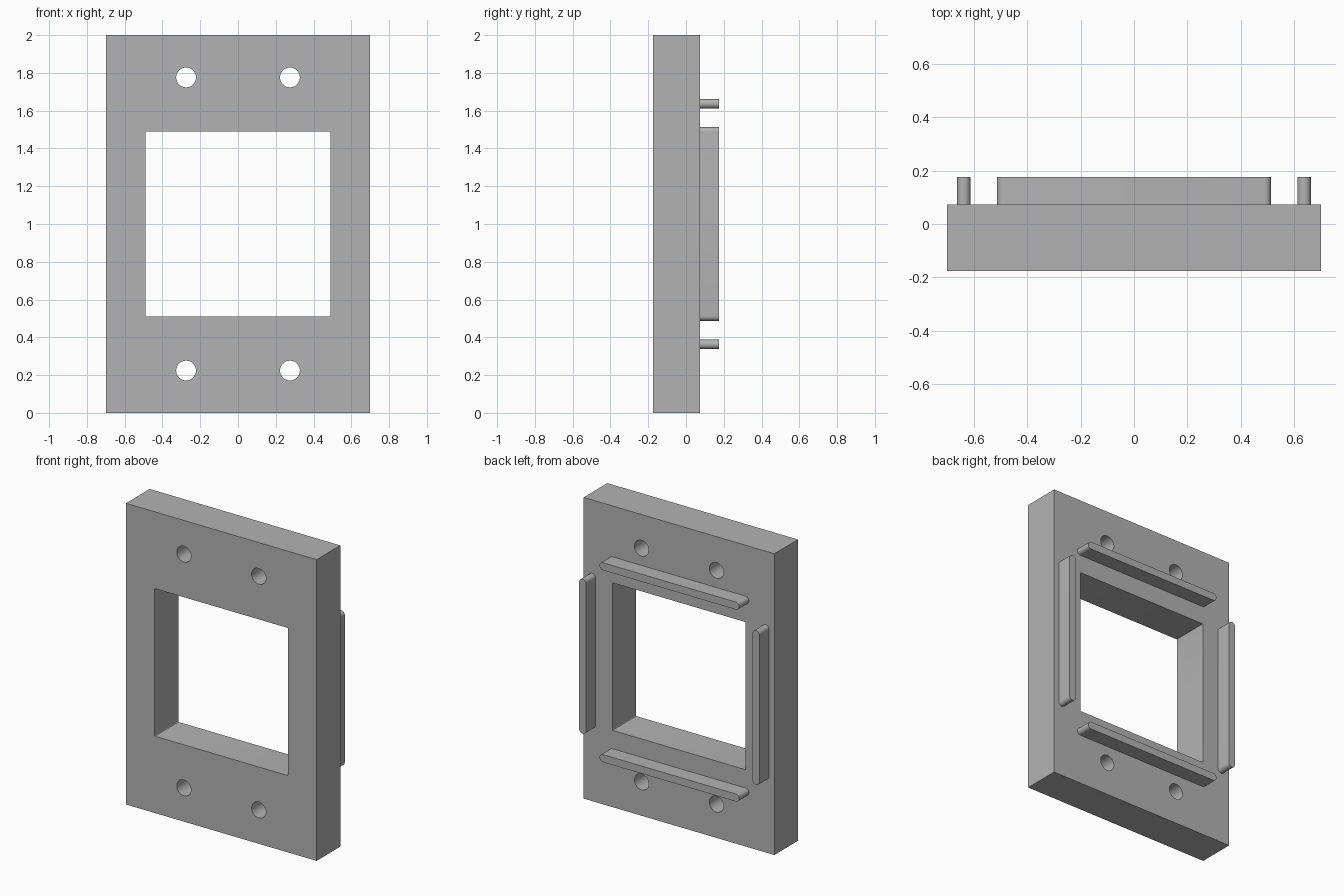
import bpy
import bmesh
from math import sin, cos, pi, radians
from mathutils import Matrix, Vector

if "Cube" in bpy.data.objects:
    bpy.data.objects.remove(bpy.data.objects["Cube"], do_unlink=True)

# Plain grey for every part
grey = bpy.data.materials.new("plain_grey")
grey.use_nodes = True
colour = (0.45, 0.45, 0.45, 1)
grey.diffuse_color = colour
grey.node_tree.nodes["Principled BSDF"].inputs["Base Color"].default_value = colour

CENTRE_Z = 1.0
FRONT, FACE, BACK = -0.175, 0.073, 0.175


def rounded_outline(cx, cz, width, height, radius, steps=8):
    """Rectangle outline with round corners; also gives slots and circles."""
    points = []
    for i, (sx, sz) in enumerate([(1, 1), (-1, 1), (-1, -1), (1, -1)]):
        ox = cx + sx * (width / 2 - radius)
        oz = cz + sz * (height / 2 - radius)
        for k in range(steps + 1 if radius else 1):
            a = pi / 2 * (i + k / steps)
            p = Vector((ox + radius * cos(a), oz + radius * sin(a)))
            if not points or (p - points[-1]).length > 1e-5:
                points.append(p)
    if (points[0] - points[-1]).length < 1e-5:
        points.pop()
    return points


def extruded_part(name, outlines, y_front, y_back):
    """Fill outlines in the x-z plane, later ones as holes, and extrude along y."""
    curve = bpy.data.curves.new(name + "_profile", 'CURVE')
    curve.dimensions = '2D'
    curve.fill_mode = 'BOTH'
    curve.extrude = (y_back - y_front) / 2
    for points in outlines:
        spline = curve.splines.new('POLY')
        spline.points.add(len(points) - 1)
        for sp, p in zip(spline.points, points):
            sp.co = (p.x, p.y, 0, 1)
        spline.use_cyclic_u = True
    helper = bpy.data.objects.new(name + "_profile", curve)
    bpy.context.scene.collection.objects.link(helper)
    graph = bpy.context.evaluated_depsgraph_get()
    mesh = bpy.data.meshes.new_from_object(helper.evaluated_get(graph))
    bpy.data.objects.remove(helper, do_unlink=True)
    bpy.data.curves.remove(curve)

    # Stand the profile upright and weld caps to walls
    mesh.transform(Matrix.Translation((0, (y_front + y_back) / 2, CENTRE_Z))
                   @ Matrix.Rotation(pi / 2, 4, 'X'))
    bm = bmesh.new()
    bm.from_mesh(mesh)
    bmesh.ops.remove_doubles(bm, verts=bm.verts, dist=1e-5)
    bmesh.ops.recalc_face_normals(bm, faces=bm.faces)
    bm.to_mesh(mesh)
    bm.free()
    mesh.name = name
    mesh.materials.clear()
    mesh.materials.append(grey)

    part = bpy.data.objects.new(name, mesh)
    bpy.context.scene.collection.objects.link(part)
    bpy.ops.object.select_all(action='DESELECT')
    part.select_set(True)
    bpy.context.view_layer.objects.active = part
    bpy.ops.object.shade_smooth_by_angle(angle=radians(30))
    return part


# Plate with a square window and four screw holes
outlines = [rounded_outline(0, 0, 1.4, 2.0, 0),
            rounded_outline(0, 0, 0.98, 0.98, 0.006, 3)]
for sx in (-1, 1):
    for sz in (-1, 1):
        outlines.append(rounded_outline(sx * 0.275, sz * 0.776, 0.105, 0.105, 0.0525))
extruded_part("mounting_plate", outlines, FRONT, FACE)

# Four round-ended ribs on the back, around the window
RIB_LENGTH, RIB_WIDTH, RIB_OFFSET = 1.026, 0.05, 0.637
for side, s in (("left", 1), ("right", -1)):
    extruded_part(side + "_rib", [rounded_outline(
        s * RIB_OFFSET, 0, RIB_WIDTH, RIB_LENGTH, RIB_WIDTH / 2)], FACE, BACK)
for side, s in (("top", 1), ("bottom", -1)):
    extruded_part(side + "_rib", [rounded_outline(
        0, s * RIB_OFFSET + 0.0, RIB_LENGTH, RIB_WIDTH, RIB_WIDTH / 2)], FACE, BACK)
